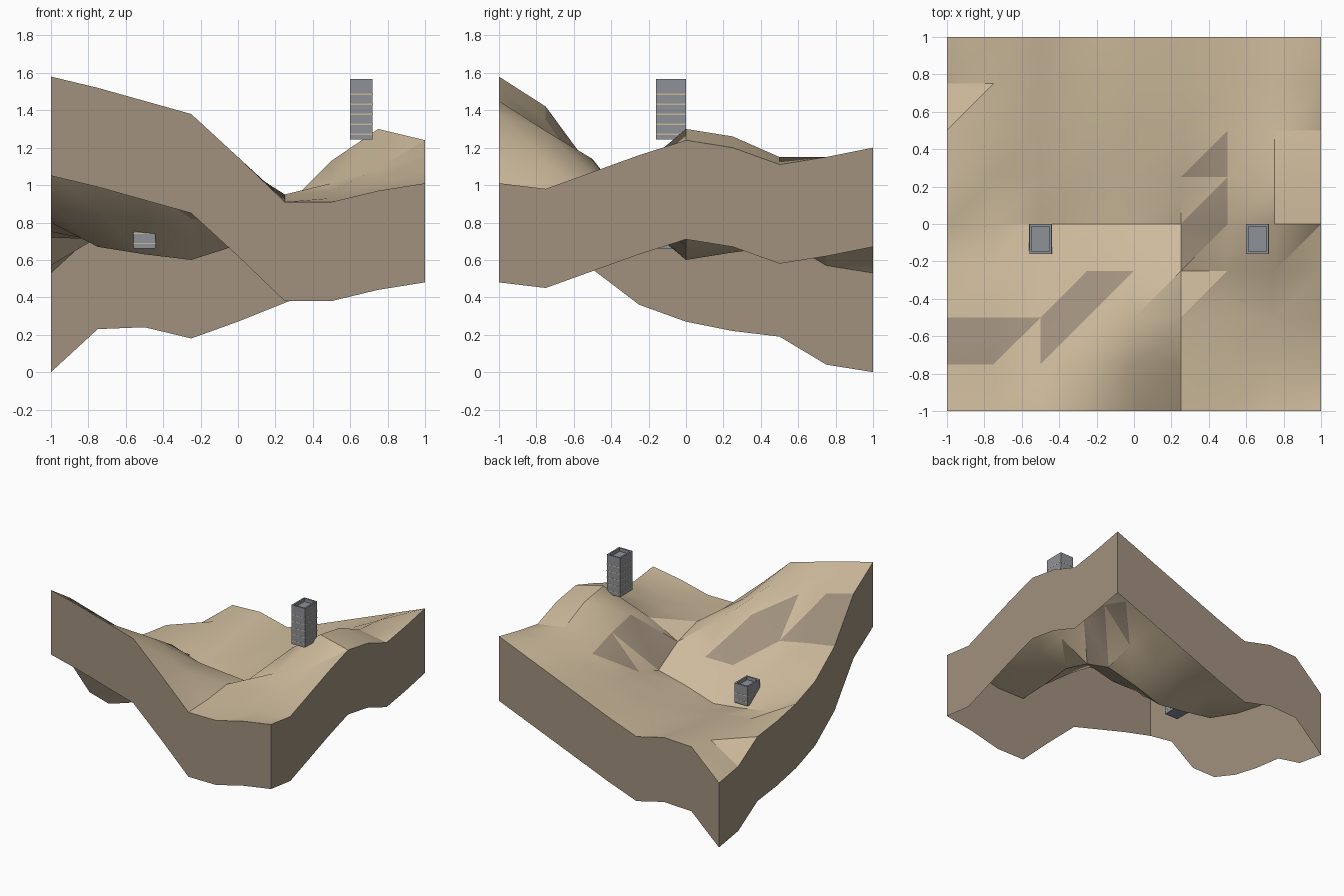
import bpy
import bmesh
import math

cube = bpy.data.objects.get("Cube")
if cube:
    bpy.data.objects.remove(cube, do_unlink=True)


def make_material(name, colour):
    mat = bpy.data.materials.new(name)
    mat.use_nodes = True
    rgba = (*colour, 1.0)
    mat.diffuse_color = rgba
    mat.node_tree.nodes["Principled BSDF"].inputs["Base Color"].default_value = rgba
    return mat


sand = make_material("sand", (0.61, 0.49, 0.33))
rock = make_material("rock", (0.36, 0.285, 0.21))
concrete = make_material("grey concrete", (0.27, 0.285, 0.31))
floor_tan = make_material("tan floor edge", (0.6, 0.49, 0.3))


def make_object(name, bm, materials):
    mesh = bpy.data.meshes.new(name)
    bm.to_mesh(mesh)
    bm.free()
    for mat in materials:
        mesh.materials.append(mat)
    obj = bpy.data.objects.new(name, mesh)
    bpy.context.collection.objects.link(obj)
    return obj


# Ground heights in hundredths: one row per y step, front to back, left to right
HEIGHTS = [
    "158 152 145 138 115 91 91 97 101",
    "142 135 128 129 111 92 93 96 98",
    "108 104 99 114 106 95 97 101 107",
    "89 85 81 82 82 88 101 109 116",
    "80 67 63 60 68 74 113 130 124",
    "75 70 67 64 70 82 108 126 120",
    "72 71 69 67 75 86 100 115 111",
    "57 72 74 70 78 88 100 113 115",
    "53 76 77 71 80 90 100 110 120",
]
LAST = len(HEIGHTS) - 1
STEP = 2 / LAST
SKIRT = 0.53

# Steep triangles showing bare rock: cells as (column, row)
ROCK_UPPER = {(0, 1), (1, 1), (2, 1), (3, 2), (5, 3)}
ROCK_LOWER = {(0, 1), (2, 2), (5, 4), (5, 5)}


def build_terrain():
    bm = bmesh.new()
    grid = []
    for row, line in enumerate(HEIGHTS):
        grid.append([
            bm.verts.new((col * STEP - 1, row * STEP - 1, int(value) / 100))
            for col, value in enumerate(line.split())
        ])

    # Ground surface, every cell split along the same diagonal
    for row in range(LAST):
        for col in range(LAST):
            a, b = grid[row][col], grid[row][col + 1]
            c, d = grid[row + 1][col + 1], grid[row + 1][col]
            lower = bm.faces.new((a, b, c))
            upper = bm.faces.new((a, c, d))
            lower.material_index = int((col, row) in ROCK_LOWER)
            upper.material_index = int((col, row) in ROCK_UPPER)

    # Side skirt following the ground edge, open underneath
    rim = grid[0][:-1]
    rim += [line[LAST] for line in grid[:-1]]
    rim += grid[LAST][:0:-1]
    rim += [line[0] for line in grid[:0:-1]]
    hem = [bm.verts.new((v.co.x, v.co.y, v.co.z - SKIRT)) for v in rim]
    for i in range(len(rim)):
        j = (i + 1) % len(rim)
        wall = bm.faces.new((rim[i], hem[i], hem[j], rim[j]))
        wall.material_index = 1

    terrain = make_object("terrain", bm, [sand, rock])
    bpy.ops.object.select_all(action="DESELECT")
    terrain.select_set(True)
    bpy.context.view_layer.objects.active = terrain
    bpy.ops.object.shade_smooth_by_angle(angle=math.radians(30))


def add_box(bm, centre, size):
    verts = bmesh.ops.create_cube(bm, size=1)["verts"]
    for v in verts:
        v.co = [c + s * p for c, s, p in zip(centre, size, v.co)]
    return verts


WIDTH, DEPTH, STOREY = 0.12, 0.16, 0.0535


def build_tower(name, x, y, base, storeys):
    height = storeys * STOREY

    # Body with a parapet around a sunken roof
    bm = bmesh.new()
    add_box(bm, (x, y, base + height / 2), (WIDTH, DEPTH, height))
    bm.normal_update()
    roof = max(bm.faces, key=lambda f: f.calc_center_median().z)
    bmesh.ops.inset_region(bm, faces=[roof], thickness=0.018)
    well = bmesh.ops.extrude_face_region(bm, geom=[roof])
    sunk = [g for g in well["geom"] if isinstance(g, bmesh.types.BMVert)]
    bmesh.ops.translate(bm, vec=(0, 0, -STOREY / 2), verts=sunk)
    if roof.is_valid:
        bmesh.ops.delete(bm, geom=[roof], context="FACES_ONLY")
    make_object(name + "_body", bm, [concrete])

    # Thin floor edges on each side
    bm = bmesh.new()
    for level in range(storeys - 1):
        z = base + level * STOREY + STOREY / 2
        for side in (-1, 1):
            add_box(bm, (x + side * WIDTH / 2, y, z), (0.002, DEPTH, 0.006))
            add_box(bm, (x, y + side * DEPTH / 2, z), (WIDTH, 0.002, 0.006))
    make_object(name + "_floor_edges", bm, [floor_tan])


build_terrain()
build_tower("tall_tower", 0.66, -0.08, 1.245, 6)
build_tower("short_tower", -0.5, -0.08, 0.66, 3)
